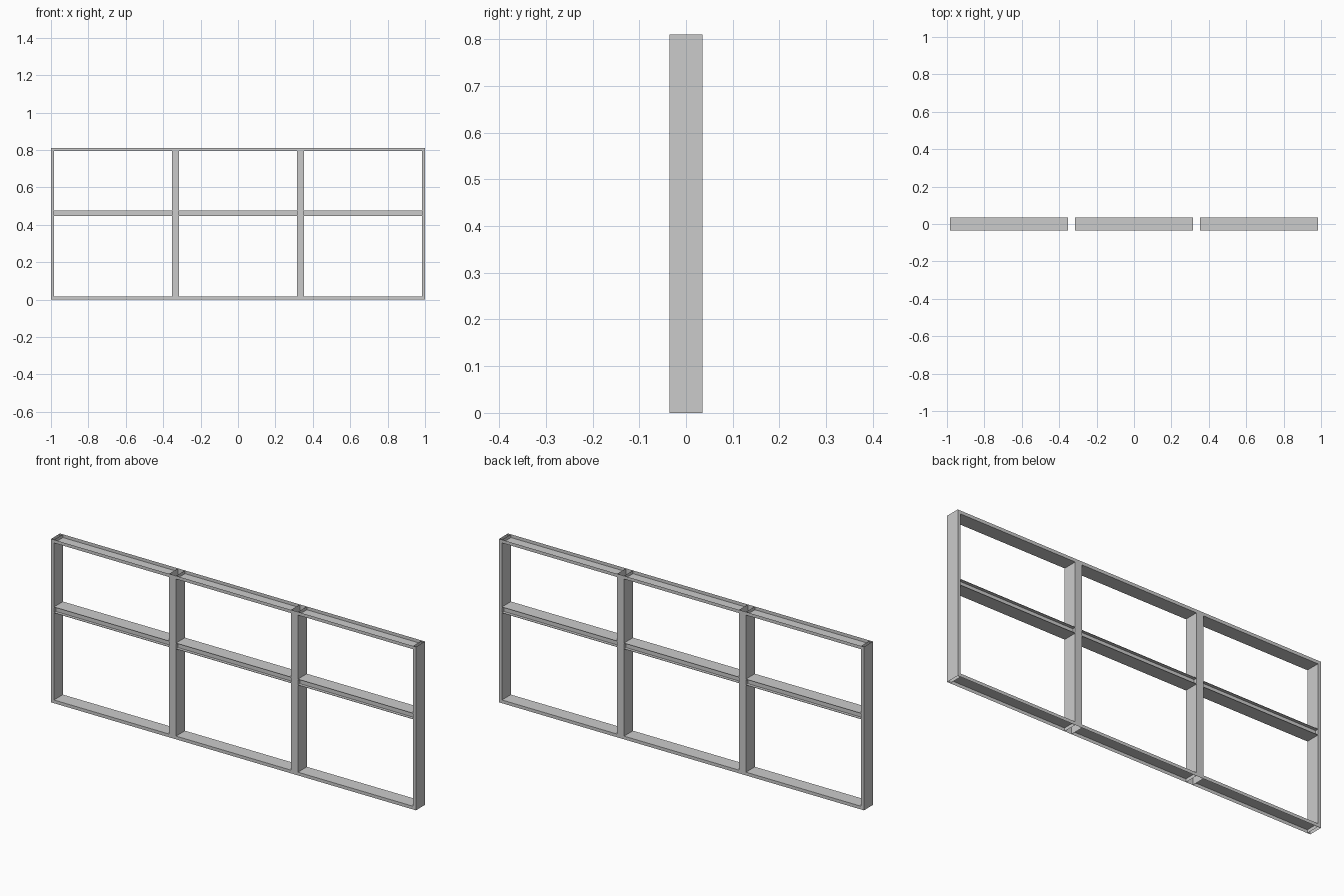
import bpy

if "Cube" in bpy.data.objects:
    bpy.data.objects.remove(bpy.data.objects["Cube"])

D = 0.035      # half depth of the frame
H = 0.81       # overall height
T = 0.016      # width of the outer members
P = 0.019      # half width of the inner posts
X = 0.334      # centre of the inner posts


def sheet(name, points, a, b, axis, closed=False):
    """Sweep a profile from a to b along x (points are y, z) or z (points are x, y), with open ends."""
    def place(p, t):
        return (t, p[0], p[1]) if axis == 'x' else (p[0], p[1], t)
    n = len(points)
    verts = [place(p, a) for p in points] + [place(p, b) for p in points]
    faces = []
    for i in range(n if closed else n - 1):
        j = (i + 1) % n
        face = (i, j, n + j, n + i)
        faces.append(face)
    mesh = bpy.data.meshes.new(name)
    mesh.from_pydata(verts, [], faces)
    mesh.update()
    obj = bpy.data.objects.new(name, mesh)
    bpy.context.collection.objects.link(obj)
    return obj


# Upright posts: hollow tubes, open at top and bottom
for name, x0, x1 in [("left_end_post", -1, -1 + T), ("left_inner_post", -X - P, -X + P),
                     ("right_inner_post", X - P, X + P), ("right_end_post", 1 - T, 1)]:
    sheet(name, [(x0, -D), (x1, -D), (x1, D), (x0, D)], 0, H, 'z', True)

# Middle rail section: flat top and bottom plates with a recessed core
Z0, Z1, IN = 0.447, 0.477, 0.015
C, G = D - IN, 0.002
mid = [(-D, Z0), (D, Z0), (D, Z0 + G), (C, Z0 + G), (C, Z1 - G), (D, Z1 - G),
       (D, Z1), (-D, Z1), (-D, Z1 - G), (-C, Z1 - G), (-C, Z0 + G), (-D, Z0 + G)]

# Rails between the posts
bays = [("left", -1 + T, -X - P), ("middle", -X + P, X - P), ("right", X + P, 1 - T)]
for side, a, b in bays:
    # channels facing away from the openings
    sheet(side + "_top_rail", [(-D, H), (-D, H - T), (D, H - T), (D, H)], a, b, 'x')
    sheet(side + "_bottom_rail", [(D, 0), (D, T), (-D, T), (-D, 0)], a, b, 'x')
    sheet(side + "_cross_rail", mid, a, b, 'x', True)
